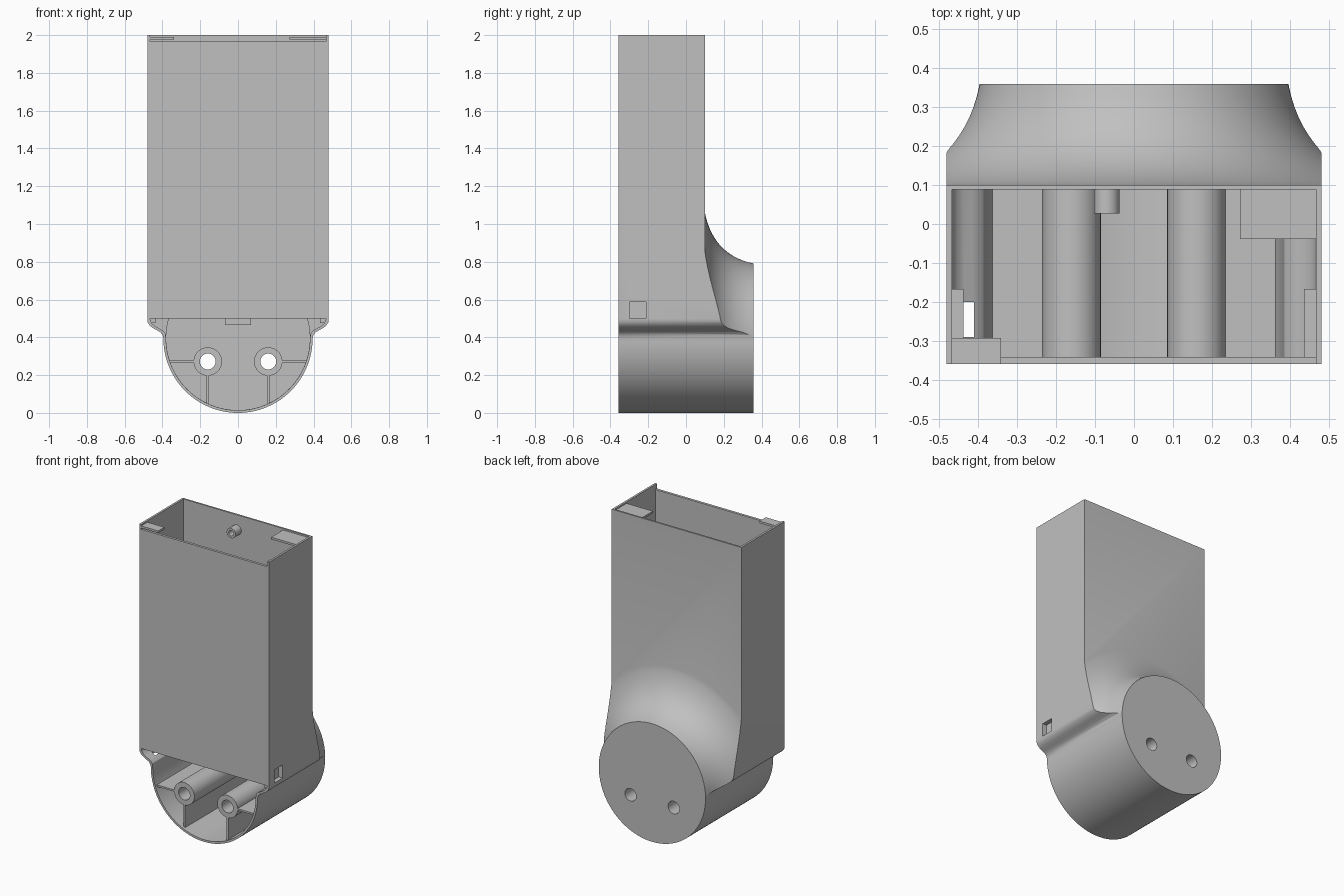
import bpy, bmesh, math
from math import sin, cos, pi

cube = bpy.data.objects.get("Cube")
if cube:
    bpy.data.objects.remove(cube, do_unlink=True)

grey = bpy.data.materials.new("light_grey_plastic")
grey.use_nodes = True
colour = (0.53, 0.53, 0.53, 1)
grey.diffuse_color = colour
for node in grey.node_tree.nodes:
    if node.type == 'BSDF_PRINCIPLED':
        node.inputs["Base Color"].default_value = colour

FRONT, BACK, WALL = -0.358, 0.358, 0.10   # front edge, round end, back of the case
R = 0.395                                  # radius of the round end, and its centre height
HOLES = (-0.16, 0.16)                      # screw hole positions
HZ = 0.272


def finish(name, bm):
    bmesh.ops.recalc_face_normals(bm, faces=bm.faces)
    mesh = bpy.data.meshes.new(name)
    bm.to_mesh(mesh)
    bm.free()
    mesh.materials.append(grey)
    ob = bpy.data.objects.new(name, mesh)
    bpy.context.collection.objects.link(ob)
    return ob


def loft(name, rings):
    """Closed solid through a list of equal-length point rings."""
    bm = bmesh.new()
    rows = [[bm.verts.new(p) for p in ring] for ring in rings]
    n = len(rows[0])
    for a, b in zip(rows, rows[1:]):
        for i in range(n):
            j = (i + 1) % n
            bm.faces.new((a[i], a[j], b[j], b[i]))
    bm.faces.new(rows[0])
    bm.faces.new(rows[-1])
    return finish(name, bm)


def prism(name, outline, y0, y1):
    return loft(name, [[(x, y, z) for x, z in outline] for y in (y0, y1)])


def box(name, x0, x1, y0, y1, z0, z1):
    return prism(name, [(x0, z0), (x1, z0), (x1, z1), (x0, z1)], y0, y1)


def circle(x, z, r, n):
    return [(x + r * cos(2 * pi * i / n), z + r * sin(2 * pi * i / n)) for i in range(n)]


def lathe(name, profile, x, z, n=96):
    """Solid turned about a y axis from (y, radius) pairs."""
    return loft(name, [[(px, y, pz) for px, pz in circle(x, z, r, n)] for y, r in profile])


def boolean(ob, other, operation):
    mod = ob.modifiers.new(operation, 'BOOLEAN')
    mod.operation, mod.object, mod.solver = operation, other, 'EXACT'
    bpy.context.view_layer.objects.active = ob
    bpy.ops.object.modifier_apply(modifier=mod.name)
    bpy.data.objects.remove(other, do_unlink=True)


def tube(name, x, z, r, hole, y0, y1):
    ob = lathe(name, [(y0, r), (y1, r)], x, z, 48)
    boolean(ob, lathe("bore", [(y0 - .1, hole), (y1 + .1, hole)], x, z, 32), 'DIFFERENCE')
    return ob


def case_outline(t, top):
    """Half-round bottom, curved shoulders and straight sides, inset by t."""
    right = [((R - t) * sin(a), R - (R - t) * cos(a))
             for a in (pi / 2 * i / 32 for i in range(33))]
    shoulder = [(.399, .412), (.411, .427), (.43, .438), (.452, .45), (.469, .464),
                (.478, .48), (.48, .497)]
    right += [(x - t, z + t * .6) for x, z in shoulder] + [(.48 - t, top)]
    return right + [(-x, z) for x, z in reversed(right[1:])]


# Outer case: the outline cut back to the flared round end
def bezier(t, a, b, c):
    return (1 - t) ** 2 * a + 2 * t * (1 - t) * b + t * t * c


flare = [(0.05, 0.665)]
flare += [(bezier(i / 14, WALL, .145, BACK), bezier(i / 14, .665, .44, R + .0005)) for i in range(15)]
envelope = lathe("envelope", flare, 0, R, 128)
boolean(envelope, box("front_zone", -.8, .8, -.5, WALL, -.5, 2.2), 'UNION')
case = prism("case", case_outline(0, 2), FRONT, .5)
boolean(case, envelope, 'INTERSECT')

# Hollow inside, screw holes and side openings
boolean(case, prism("cavity", case_outline(.014, 2.2), -.6, .088), 'DIFFERENCE')
boolean(case, lathe("round_cavity", [(-.55, R - .0145), (.344, R - .0145)], 0, R, 128), 'DIFFERENCE')
for x in HOLES:
    boolean(case, lathe("hole", [(.2, .042), (.6, .042)], x, HZ, 32), 'DIFFERENCE')
boolean(case, box("window", .44, .6, -.298, -.213, .5, .588), 'DIFFERENCE')
boolean(case, box("shoulder_slot", -.437, -.41, -.29, -.2, .38, .53), 'DIFFERENCE')

parts = [case]

# Front panel
parts.append(box("front_panel", -.467, .467, FRONT, FRONT + .017, .5, 1.967))

# Screw bosses with their stiffening ribs
for side, x in zip(("right", "left"), HOLES):
    parts.append(tube(side + "_boss", x, HZ, .075, .042, -.34, .346))
    s = 1 if x > 0 else -1
    parts.append(box(side + "_lower_rib", x - .006, x + .006, -.34, .346, .04, HZ - .06))
    xa, xb = sorted((x + s * .06, s * .368))
    parts.append(box(side + "_side_rib", xa, xb, -.34, .346, HZ - .006, HZ + .006))

# Small tab with a pin inside the round end
parts.append(box("inner_tab", -.07, .07, .31, .346, .465, .51))
parts.append(lathe("tab_pin", [(.305, .012), (.32, .012)], 0, .487, 24))

# Peg on the back wall, corner plates at the top and catch blocks on the sides
parts.append(tube("back_peg", -.07, 1.9, .033, .018, .027, .09))
parts.append(box("rear_corner_plate", .272, .468, -.038, .09, 1.976, 1.99))
parts.append(box("front_corner_plate", -.468, -.34, FRONT, -.292, 1.976, 1.99))
parts.append(box("left_catch", .435, .468, -.342, -.167, .475, .61))
boolean(parts[-1], box("catch_pocket", .45, .6, -.298, -.213, .5, .588), 'DIFFERENCE')
parts.append(box("right_catch", -.468, -.437, -.292, -.167, .475, .61))

# Smooth the round surfaces, keep the edges crisp
bpy.ops.object.select_all(action='DESELECT')
for ob in parts:
    ob.select_set(True)
bpy.context.view_layer.objects.active = case
bpy.ops.object.shade_smooth_by_angle(angle=math.radians(28))
